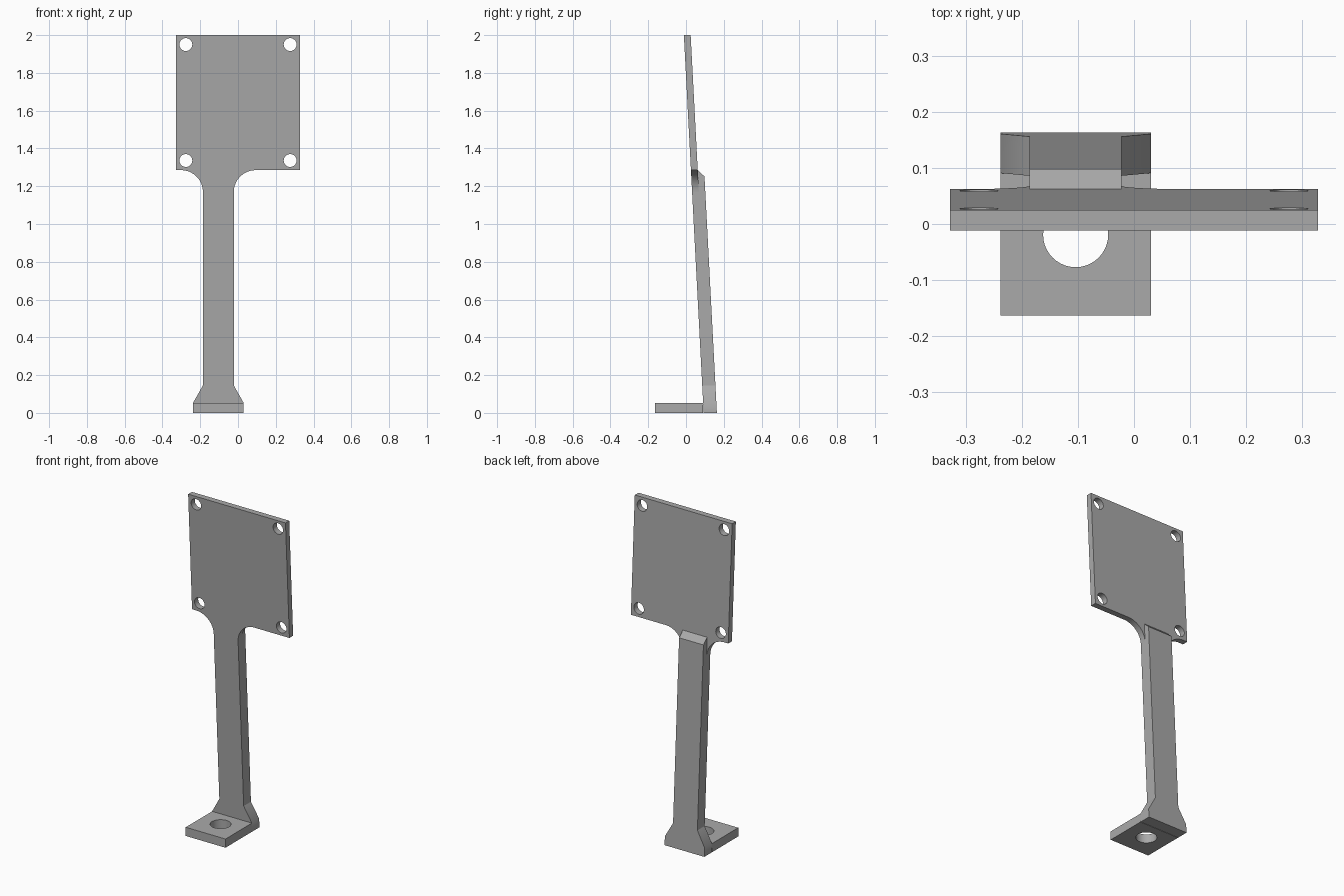
import bpy
import bmesh
from math import cos, sin, pi, tan, radians
from mathutils import Matrix

old = bpy.data.objects.get("Cube")
if old:
    bpy.data.objects.remove(old, do_unlink=True)

gray = bpy.data.materials.new("plain gray")
gray.use_nodes = True
gray.diffuse_color = (0.4, 0.4, 0.4, 1)
gray.node_tree.nodes["Principled BSDF"].inputs["Base Color"].default_value = (0.4, 0.4, 0.4, 1)

# Shared dimensions
SLOPE = tan(radians(3))      # backward lean of post and panel
FRONT = 0.0935               # y of the leaning front face at the ground
THIN, DEEP = 0.036, 0.07     # panel and post depth
STEM_X, STEM_W = -0.104, 0.082
BASE_W, BASE_H = 0.134, 0.053
HALF = 0.328                 # half panel width
PANEL_Z, CURVE_R = 1.285, 0.115
NECK_Z, FLARE_Z = PANEL_Z - CURVE_R, 0.145


def arc(cx, cy, r, start, end, steps):
    angles = [start + (end - start) * i / steps for i in range(steps + 1)]
    return [(cx + r * cos(a), cy + r * sin(a)) for a in angles]


def circle(cx, cy, r):
    return arc(cx, cy, r, 0, 2 * pi, 40)[:-1]


def slab(name, loops, depth, matrix):
    """Extrude a flat outline, with any holes, and place it by the matrix."""
    curve = bpy.data.curves.new(name + "_outline", "CURVE")
    curve.dimensions = "2D"
    curve.fill_mode = "BOTH"
    curve.extrude = depth / 2
    for loop in loops:
        spline = curve.splines.new("POLY")
        spline.points.add(len(loop) - 1)
        for point, (u, v) in zip(spline.points, loop):
            point.co = (u, v, 0, 1)
        spline.use_cyclic_u = True
    helper = bpy.data.objects.new(name + "_outline", curve)
    bpy.context.collection.objects.link(helper)
    graph = bpy.context.evaluated_depsgraph_get()
    mesh = bpy.data.meshes.new_from_object(helper.evaluated_get(graph))
    bpy.data.objects.remove(helper, do_unlink=True)

    bm = bmesh.new()
    bm.from_mesh(mesh)
    bmesh.ops.remove_doubles(bm, verts=bm.verts, dist=1e-5)
    bmesh.ops.transform(bm, matrix=matrix, verts=bm.verts)
    bmesh.ops.recalc_face_normals(bm, faces=bm.faces)
    bm.to_mesh(mesh)
    bm.free()
    mesh.name = name
    mesh.materials.clear()
    mesh.materials.append(gray)
    obj = bpy.data.objects.new(name, mesh)
    bpy.context.collection.objects.link(obj)
    bpy.ops.object.select_all(action="DESELECT")
    obj.select_set(True)
    bpy.context.view_layer.objects.active = obj
    bpy.ops.object.shade_smooth_by_angle(angle=radians(30))
    return obj


def leaning(depth):
    """Stand an x-z outline up along the leaning front face."""
    return Matrix(((1, 0, 0, 0), (0, -SLOPE, -1, FRONT + depth / 2),
                   (0, 1, 0, 0), (0, 0, 0, 1)))


def lean_y(z, offset=0):
    return FRONT - SLOPE * z + offset


left, right = STEM_X - STEM_W, STEM_X + STEM_W

# Mounting panel with rounded neck and four corner holes
outline = [(-HALF, 2), (-HALF, PANEL_Z)]
outline += arc(left - CURVE_R, NECK_Z, CURVE_R, pi / 2, 0, 16)
outline += arc(right + CURVE_R, NECK_Z, CURVE_R, pi, pi / 2, 16)
outline += [(HALF, PANEL_Z), (HALF, 2)]
holes = [circle(x, z, 0.034) for x in (-0.276, 0.276) for z in (1.336, 1.95)]
slab("mounting_panel", [outline] + holes, THIN, leaning(THIN))

# Post, with its back half running up behind the panel to a sloped end
profile = [(lean_y(FLARE_Z), FLARE_Z), (lean_y(NECK_Z), NECK_Z),
           (lean_y(NECK_Z, THIN), NECK_Z), (lean_y(PANEL_Z, THIN), PANEL_Z),
           (lean_y(1.252, DEEP), 1.252), (lean_y(FLARE_Z, DEEP), FLARE_Z)]
sideways = Matrix(((0, 0, 1, STEM_X), (1, 0, 0, 0), (0, 1, 0, 0), (0, 0, 0, 1)))
slab("post", [profile], STEM_W * 2, sideways)

# Flared heel joining the post to the base
heel = [(STEM_X - BASE_W, 0), (STEM_X + BASE_W, 0), (STEM_X + BASE_W, BASE_H),
        (right, FLARE_Z), (left, FLARE_Z), (STEM_X - BASE_W, BASE_H)]
slab("flared_heel", [heel], DEEP, leaning(DEEP))

# Base plate with bolt hole
x0, x1, y0, y1 = STEM_X - BASE_W, STEM_X + BASE_W, -0.163, lean_y(BASE_H)
slab("base_plate", [[(x0, y0), (x1, y0), (x1, y1), (x0, y1)], circle(STEM_X, -0.019, 0.058)],
     BASE_H, Matrix.Translation((0, 0, BASE_H / 2)))
